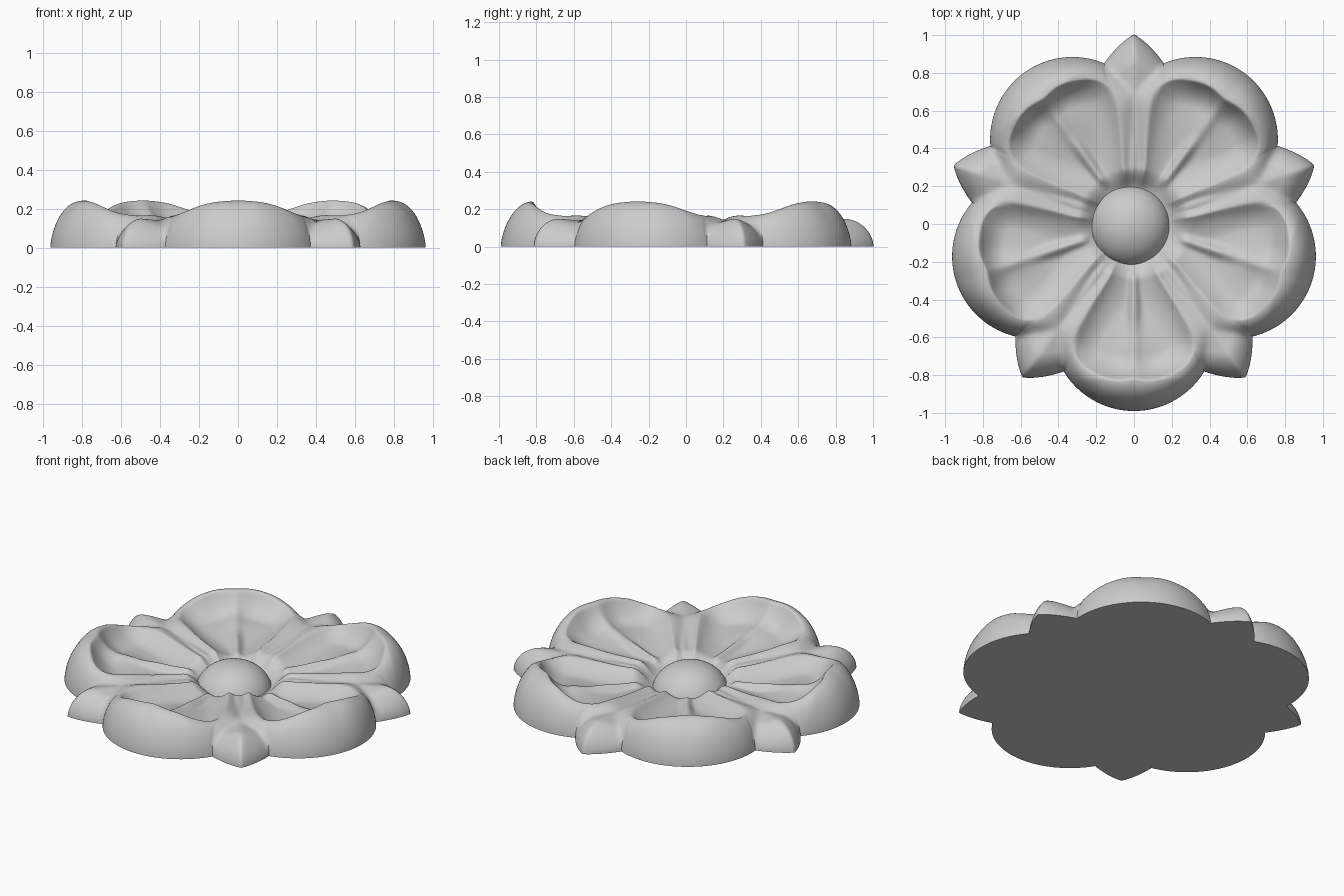
import bpy, bmesh, math

if "Cube" in bpy.data.objects:
    bpy.data.objects.remove(bpy.data.objects["Cube"])

HALF, RINGS = 48, 140          # angular steps per half sector, radial rings
STEP = math.radians(36) / HALF


def smooth(a, b, x):
    t = min(1, max(0, (x - a) / (b - a)))
    return t * t * (3 - 2 * t)


def smooth_max(a, b, k):
    k = min(k, .6 * min(a, b)) + 1e-6
    h = max(0, k - abs(a - b)) / k
    return max(a, b) + h * h * k / 4


def spline(pts, n=5):
    """Catmull-Rom curve through the points."""
    p = [pts[0]] + pts + [pts[-1]]
    out = []
    for i in range(1, len(p) - 2):
        for k in range(n):
            t = k / n
            out.append(tuple(0.5 * (2 * b + (c - a) * t + (2 * a - 5 * b + 4 * c - d) * t * t
                                    + (3 * b - a - 3 * c + d) * t ** 3)
                             for a, b, c, d in zip(p[i - 1], p[i], p[i + 1], p[i + 2])))
    return out + [pts[-1]]


# Crest line of half a petal (along axis, across), mirrored to the other side
CREST = spline([(.19, 0), (.20, .08), (.30, .14), (.45, .235), (.58, .305), (.67, .315),
                (.75, .27), (.805, .17), (.825, .09), (.815, 0)])


def crest_distance(u, v):
    """Signed distance to the petal crest, negative inside the bowl."""
    best, inside = 9, False
    for (a, b), (c, d) in zip(CREST, CREST[1:]):
        du, dv = c - a, d - b
        t = min(1, max(0, ((u - a) * du + (v - b) * dv) / (du * du + dv * dv)))
        if b + d > 1e-6 and a + c > .42:   # leave the inner end of the bowl open
            best = min(best, math.hypot(u - a - t * du, v - b - t * dv))
        if (a > u) != (c > u) and v < b + dv * (u - a) / du:
            inside = not inside
    return -best if inside else best


def petal_edge(deg):
    if deg > 25.5:
        return .865 - .0085 * (deg - 25.5)
    return .99 - .125 * (deg / 25.5) ** 2


def outline(deg):
    if deg <= 25.5:
        return petal_edge(deg)
    return .865 + .138 * (1 - ((36 - deg) / 10.5) ** 1.15)


def height(r, deg):
    ang = math.radians(deg)
    u, v = r * math.cos(ang), r * math.sin(ang)
    g = crest_distance(u, v)
    top = .128 + .114 * min(1.0, max(0, (u - .2) / .62)) ** 1.8
    top -= .62 * v * v * smooth(.5, .85, u)
    # petal: scooped bowl with a central vein, rounded outer wall
    if g < 0:
        vein = .035 * math.exp(-(v / .03) ** 2) * smooth(.2, .3, u) * (1 - .6 * smooth(.45, .6, u))
        vein += .018 * math.exp(-(v / .08) ** 2) * smooth(.45, .7, u)
        floor = .068 + .04 * smooth(.3, .75, u) + vein
        k = max(0, 1 + g / .14) ** 2
        petal = floor + (top - floor) * k
    else:
        gap = petal_edge(deg) - r
        width = min(g + gap, .07 + .12 * smooth(.3, .7, r))
        tau = min(1, g / width) if width > 1e-6 and gap > 0 else 1
        petal = top * max(0, 1 - tau * tau) ** .62
    # pointed sepal between petals
    a2 = math.radians(36 - deg)
    e = math.sqrt((r * math.sin(a2)) ** 2 + .0001) - .01
    sepal = max(0, .10 + .05 * min(1, r / .85) - .3 * e)
    s = min(1, max(0, (outline(deg) - r) / .16))
    sepal *= max(0, 1 - (1 - s) ** 2) ** .55
    z = smooth_max(petal, sepal, .02)
    return .04 + (z - .04) * smooth(.17, .30, r)


# Relief body: one half sector is computed, then mirrored around
profile = []
for j in range(HALF + 1):
    deg = math.degrees(j * STEP)
    R = outline(deg)
    column = []
    for i in range(1, RINGS + 1):
        t = i / RINGS
        r = R * (.12 + .88 * (1 - (1 - t) ** 1.35))
        column.append((r, height(r, deg) if i < RINGS else 0))
    profile.append(column)

bm = bmesh.new()
cols = []
count = HALF * 10
for k in range(count):
    m = k % (2 * HALF)
    column = profile[m if m <= HALF else 2 * HALF - m]
    a = -math.pi / 2 + k * STEP
    cols.append([bm.verts.new((r * math.cos(a), r * math.sin(a), z)) for r, z in column])
hub = bm.verts.new((0, 0, .04))
base = bm.verts.new((0, 0, 0))
for k in range(count):
    p, q = cols[k], cols[(k + 1) % count]
    bm.faces.new((hub, p[0], q[0]))
    for i in range(RINGS - 1):
        bm.faces.new((p[i], p[i + 1], q[i + 1], q[i]))
    bm.faces.new((base, q[-1], p[-1]))
# soften the creases of the top, keeping the flat base outline
inner = [v for c in cols for v in c[:-1]]
for _ in range(3):
    bmesh.ops.smooth_vert(bm, verts=inner, factor=.5, use_axis_z=True)


def finish(name, bm):
    mesh = bpy.data.meshes.new(name)
    bm.to_mesh(mesh)
    bm.free()
    obj = bpy.data.objects.new(name, mesh)
    bpy.context.collection.objects.link(obj)
    bpy.ops.object.select_all(action='DESELECT')
    obj.select_set(True)
    bpy.context.view_layer.objects.active = obj
    bpy.ops.object.shade_smooth_by_angle(angle=math.radians(60))
    return obj


finish("flower_relief", bm)

# Domed centre button
bm = bmesh.new()
bmesh.ops.create_uvsphere(bm, u_segments=64, v_segments=32, radius=1)
bmesh.ops.bisect_plane(bm, geom=bm.verts[:] + bm.edges[:] + bm.faces[:], dist=1e-4,
                       plane_co=(0, 0, .02), plane_no=(0, 0, 1), clear_inner=True)
bmesh.ops.holes_fill(bm, edges=[e for e in bm.edges if e.is_boundary])
bmesh.ops.scale(bm, vec=(.215, .215, .178), verts=bm.verts)
bmesh.ops.translate(bm, vec=(-.022, -.01, 0), verts=bm.verts)
finish("centre_button", bm)
